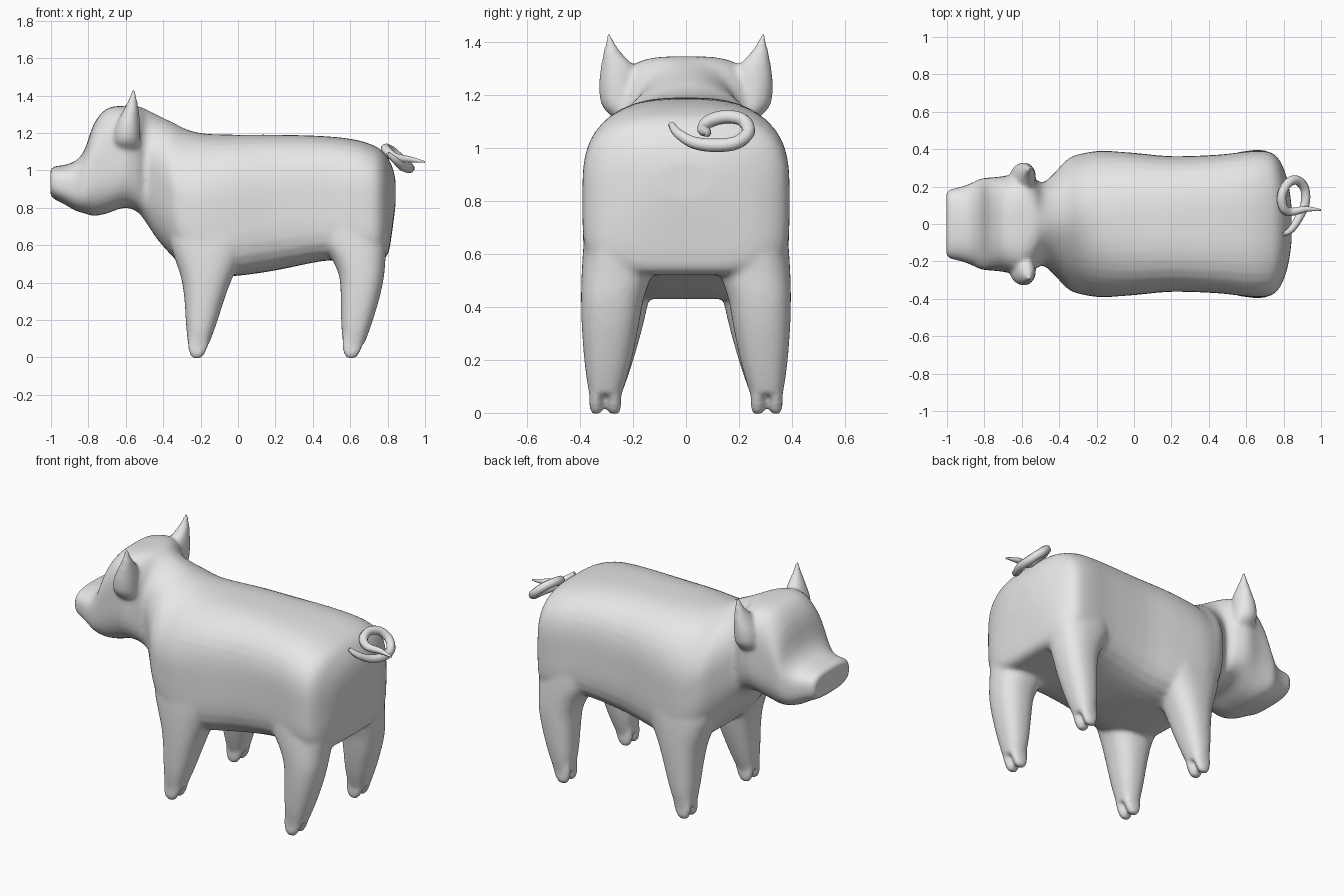
import bpy, bmesh, math

if "Cube" in bpy.data.objects:
    bpy.data.objects.remove(bpy.data.objects["Cube"])

skin = bpy.data.materials.new("grey_skin")
skin.diffuse_color = (0.8, 0.8, 0.8, 1)
skin.use_nodes = True
skin.node_tree.nodes["Principled BSDF"].inputs["Base Color"].default_value = skin.diffuse_color


def spline(rows, steps):
    """Catmull-Rom rows between the given rows."""
    out = []
    for i in range(len(rows) - 1):
        p0, p1 = rows[max(i - 1, 0)], rows[i]
        p2, p3 = rows[i + 1], rows[min(i + 2, len(rows) - 1)]
        for k in range(steps):
            t = k / steps
            out.append([0.5 * (2 * b + (c - a) * t + (2 * a - 5 * b + 4 * c - d) * t * t
                               + (3 * b - a - 3 * c + d) * t ** 3)
                        for a, b, c, d in zip(p0, p1, p2, p3)])
    return out + [list(rows[-1])]


def loft(bm, rows, axis, side=1, segs=48, steps=3):
    """Rows are (position, a_min, a_max, b_min, b_max, top power, bottom power)."""
    rings = []
    for t, a0, a1, b0, b1, top, bottom in spline(rows, steps):
        ring = []
        for k in range(segs):
            c, s = math.cos(math.tau * k / segs), math.sin(math.tau * k / segs)
            power = top if s > 0 else bottom
            r = (abs(c) ** power + abs(s) ** power) ** (-1 / power)
            a = (a0 + a1) / 2 + (a1 - a0) / 2 * r * c
            b = (b0 + b1) / 2 + (b1 - b0) / 2 * r * s
            co = (t, a, b) if axis == "X" else (a, b * side, t)
            ring.append(bm.verts.new(co))
        rings.append(ring)
    faces = [bm.faces.new(rings[0]), bm.faces.new(rings[-1][::-1])]
    for p, q in zip(rings, rings[1:]):
        for k in range(segs):
            n = (k + 1) % segs
            faces.append(bm.faces.new((p[k], q[k], q[n], p[n])))
    bmesh.ops.recalc_face_normals(bm, faces=faces)


def limb(bm, rows, side, power):
    loft(bm, [(*r, power, power) for r in rows], "Z", side)


bm = bmesh.new()

# Snout, head, neck and trunk: x, half width, bottom, top, top power, bottom power
trunk = [
    (-1.003, .165, .87, 1.0, 3, 3), (-.985, .184, .848, 1.02, 3, 3),
    (-.93, .197, .82, 1.028, 2.8, 3), (-.87, .218, .785, 1.05, 2.7, 3),
    (-.82, .242, .77, 1.11, 2.8, 3), (-.77, .248, .757, 1.25, 3, 3),
    (-.70, .255, .77, 1.33, 3.3, 3), (-.61, .272, .80, 1.345, 3.6, 3),
    (-.54, .25, .78, 1.343, 2.8, 3), (-.49, .22, .72, 1.325, 2.1, 3),
    (-.43, .268, .63, 1.295, 1.8, 3), (-.35, .35, .54, 1.257, 1.75, 3.4),
    (-.27, .378, .46, 1.217, 1.95, 4.2), (-.17, .39, .43, 1.195, 2.3, 5),
    (0, .38, .437, 1.19, 2.7, 4.4), (.20, .362, .465, 1.19, 2.9, 3.8),
    (.45, .37, .515, 1.183, 3, 4.4), (.62, .389, .52, 1.165, 3, 5.5),
    (.72, .386, .52, 1.135, 3, 5.5), (.77, .352, .525, 1.105, 3, 5),
    (.805, .285, .56, 1.06, 2.8, 4), (.828, .20, .70, 1.01, 2.6, 3),
    (.842, .10, .81, .95, 2.4, 2.4)]
loft(bm, [(x, -w, w, b, t, p, q) for x, w, b, t, p, q in trunk], "X")

# Legs: z, x range, y range
front_leg = [(.07, -.268, -.155, .243, .366), (.18, -.278, -.115, .205, .380),
             (.32, -.287, -.07, .165, .388), (.43, -.305, -.028, .14, .391),
             (.52, -.335, .02, .12, .391), (.62, -.365, .085, .11, .388),
             (.74, -.37, .13, .10, .38), (.86, -.35, .13, .10, .355)]
rear_leg = [(.07, .562, .675, .243, .366), (.18, .552, .715, .21, .382),
            (.32, .55, .757, .18, .393), (.43, .542, .78, .16, .396),
            (.52, .505, .788, .13, .394), (.62, .44, .797, .11, .388),
            (.74, .42, .80, .10, .378), (.86, .42, .79, .10, .355)]
# Ears: z, x range, y range
ear = [(1.08, -.64, -.53, .15, .23), (1.15, -.665, -.525, .17, .313),
       (1.23, -.655, -.525, .18, .329), (1.30, -.625, -.528, .19, .323),
       (1.35, -.598, -.535, .235, .315), (1.395, -.579, -.543, .267, .305),
       (1.437, -.567, -.551, .283, .299)]

for side in (1, -1):
    limb(bm, front_leg, side, 2.4)
    limb(bm, rear_leg, side, 2.4)
    limb(bm, ear, side, 2.0)
    # Cloven toes
    for x in (-.215, .61):
        for y0, y1 in ((.245, .296), (.314, .364)):
            limb(bm, [(-.006, x - .025, x + .016, y0 + .008, y1 - .008),
                      (.02, x - .045, x + .038, y0, y1),
                      (.06, x - .052, x + .055, y0, y1),
                      (.12, x - .05, x + .066, y0, y1)], side, 2.4)

mesh = bpy.data.meshes.new("pig_body")
bm.to_mesh(mesh)
bm.free()
mesh.materials.append(skin)
body = bpy.data.objects.new("pig_body", mesh)
bpy.context.collection.objects.link(body)

# Fuse the parts into one soft skin
fuse = body.modifiers.new("fuse", "REMESH")
fuse.mode = "VOXEL"
fuse.voxel_size = 0.011
fuse.use_smooth_shade = True
soften = body.modifiers.new("soften", "SMOOTH")
soften.factor = 0.5
soften.iterations = 10

# Curly tail
path = [(.80, -.055, 1.09), (.84, -.03, 1.055), (.88, .03, 1.02), (.915, .11, 1.01),
        (.912, .19, 1.02), (.87, .235, 1.06), (.82, .215, 1.105), (.79, .15, 1.118),
        (.80, .085, 1.10), (.84, .065, 1.07), (.92, .08, 1.058), (1.0, .075, 1.045)]
radii = [.5, .8, 1, 1.1, 1.1, 1.1, 1.1, 1.1, 1.1, 1, .7, .2]
points = spline([(*p, r) for p, r in zip(path, radii)], 5)
curve = bpy.data.curves.new("curly_tail", "CURVE")
curve.dimensions = "3D"
curve.bevel_depth = 0.023
curve.bevel_resolution = 3
curve.use_fill_caps = True
line = curve.splines.new("POLY")
line.points.add(len(points) - 1)
for pt, (x, y, z, r) in zip(line.points, points):
    pt.co = (x, y, z, 1)
    pt.radius = r
curve.materials.append(skin)
tail = bpy.data.objects.new("curly_tail", curve)
bpy.context.collection.objects.link(tail)
bpy.context.view_layer.objects.active = tail
tail.select_set(True)
bpy.ops.object.convert(target="MESH")
bpy.ops.object.shade_smooth_by_angle(angle=math.radians(60))
